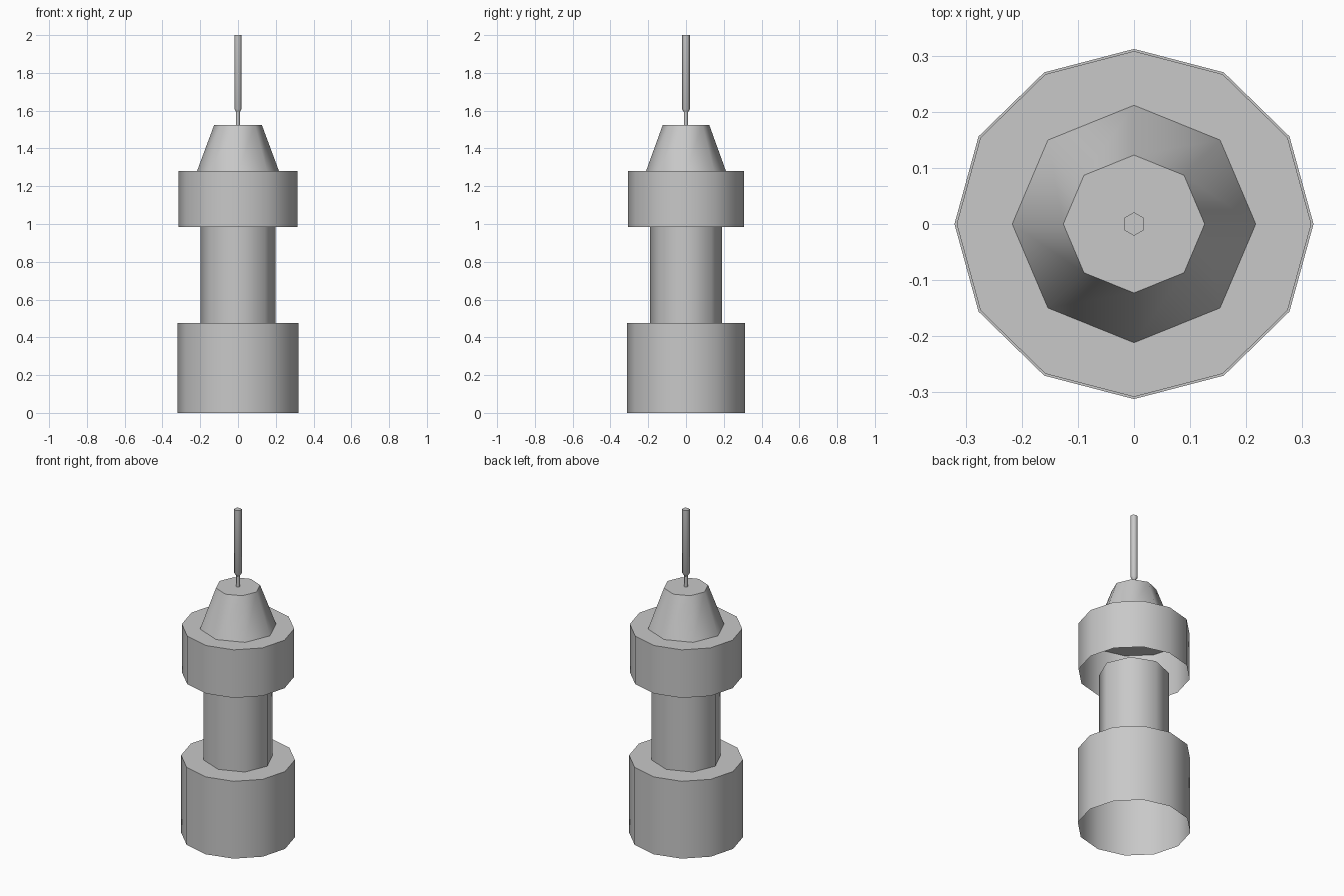
import bpy
import bmesh
from math import cos, sin, pi, radians

default_cube = bpy.data.objects.get("Cube")
if default_cube:
    bpy.data.objects.remove(default_cube, do_unlink=True)

# Single grey finish
grey = bpy.data.materials.new("plain_grey")
grey.use_nodes = True
colour = (0.58, 0.58, 0.58, 1.0)
grey.diffuse_color = colour
grey.node_tree.nodes["Principled BSDF"].inputs["Base Color"].default_value = colour


def shell(name, sides, profile, squash=0.975, start=0.0):
    """Open-bottomed, top-capped prism through (radius, height) rings."""
    bm = bmesh.new()
    rings = []
    for radius, z in profile:
        angles = [start + 2 * pi * i / sides for i in range(sides)]
        rings.append([bm.verts.new((radius * cos(a), radius * squash * sin(a), z))
                      for a in angles])
    for low, high in zip(rings, rings[1:]):
        for i in range(sides):
            j = (i + 1) % sides
            bm.faces.new((low[i], low[j], high[j], high[i]))
    bm.faces.new(rings[-1])
    mesh = bpy.data.meshes.new(name)
    bm.to_mesh(mesh)
    bm.free()
    mesh.materials.append(grey)
    obj = bpy.data.objects.new(name, mesh)
    bpy.context.collection.objects.link(obj)
    bpy.ops.object.select_all(action="DESELECT")
    obj.select_set(True)
    bpy.context.view_layer.objects.active = obj
    bpy.ops.object.shade_smooth_by_angle(angle=radians(63))
    return obj


# Wide drum at the bottom, hollow underneath
shell("base_drum", 12, [(0.32, 0.0), (0.32, 0.475)])

# Narrow column between the drums
shell("column", 8, [(0.199, 0.475), (0.199, 0.985)], squash=0.96)

# Upper drum, hollow underneath
shell("upper_drum", 12, [(0.316, 0.985), (0.316, 1.28)])

# Tapered roof
shell("tapered_roof", 8, [(0.217, 1.28), (0.126, 1.525)])

# Thin stem carrying the mast
shell("mast_stem", 6, [(0.011, 1.525), (0.011, 1.6)], squash=1, start=pi / 2)

# Mast with a small tapered foot
shell("mast", 6, [(0.011, 1.592), (0.021, 1.608), (0.021, 2.0)],
      squash=1, start=pi / 2)
